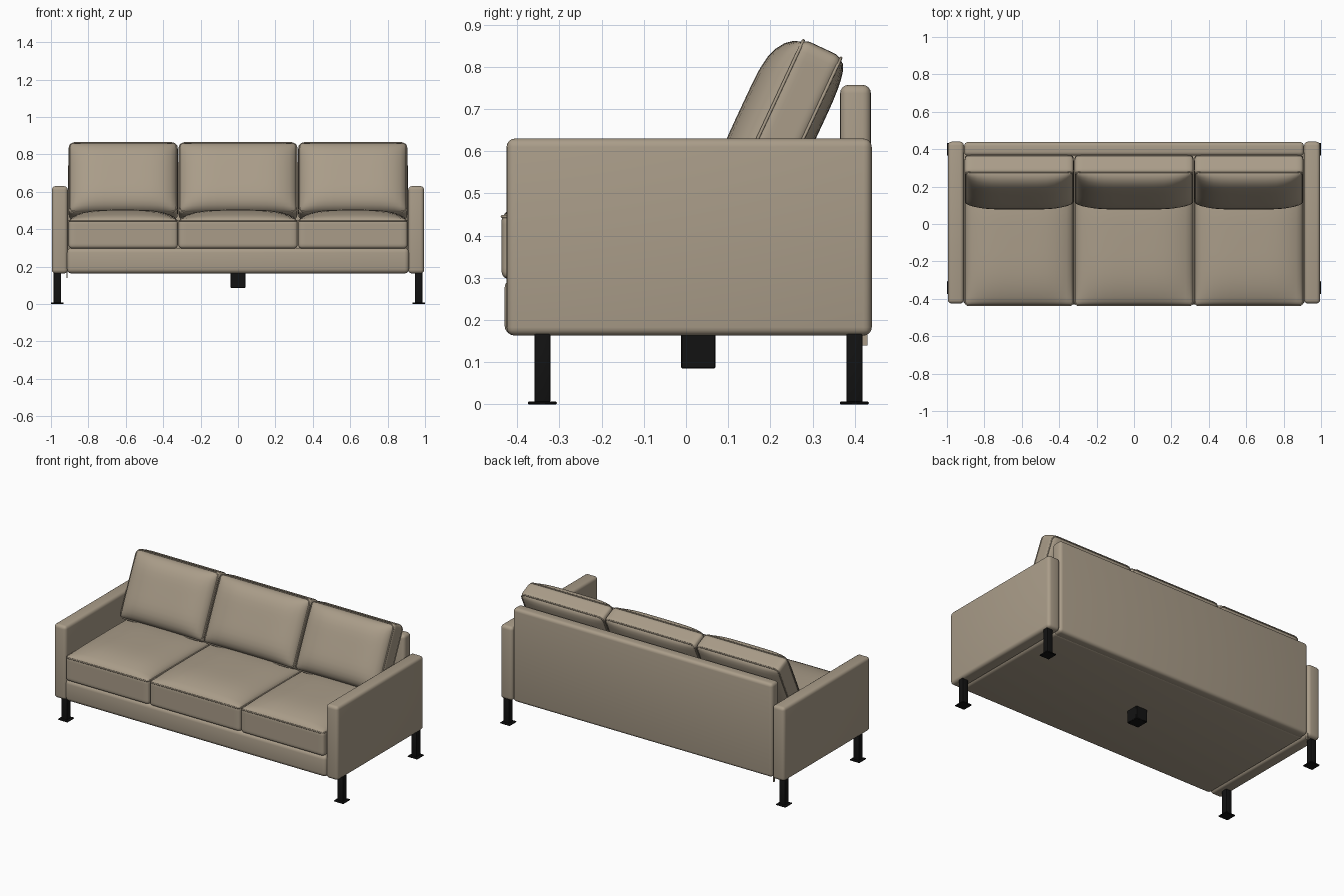
import bpy, bmesh, math
from mathutils import Matrix, Vector

cube = bpy.data.objects.get("Cube")
if cube:
    bpy.data.objects.remove(cube, do_unlink=True)


def material(name, rgb, rough):
    m = bpy.data.materials.new(name)
    m.use_nodes = True
    m.diffuse_color = (*rgb, 1)
    b = next(n for n in m.node_tree.nodes if n.type == 'BSDF_PRINCIPLED')
    b.inputs["Base Color"].default_value = (*rgb, 1)
    b.inputs["Roughness"].default_value = rough
    return m


FABRIC = material("beige fabric", (0.40, 0.335, 0.25), 0.9)
BLACK = material("black metal", (0.006, 0.006, 0.006), 0.5)


def finish(bm, name, mat, angle=40):
    bmesh.ops.recalc_face_normals(bm, faces=bm.faces)
    me = bpy.data.meshes.new(name)
    bm.to_mesh(me)
    bm.free()
    ob = bpy.data.objects.new(name, me)
    bpy.context.collection.objects.link(ob)
    me.materials.append(mat)
    bpy.ops.object.select_all(action='DESELECT')
    ob.select_set(True)
    bpy.context.view_layer.objects.active = ob
    bpy.ops.object.shade_smooth_by_angle(angle=math.radians(angle))
    return ob


def box(name, lo, hi, mat, radius=0.0, segments=4):
    """Box between two corners with rounded edges."""
    lo, hi = Vector(lo), Vector(hi)
    bm = bmesh.new()
    bmesh.ops.create_cube(bm, size=1)
    for v in bm.verts:
        v.co = (lo + hi) / 2 + v.co * (hi - lo)
    if radius:
        bmesh.ops.bevel(bm, geom=bm.edges[:], offset=radius, segments=segments,
                        profile=0.5, affect='EDGES')
    return finish(bm, name, mat)


def cushion(name, half, radius, crown_top, crown_bottom, power, place):
    """Rounded pad whose large faces (local z) swell into a crown."""
    bm = bmesh.new()
    bmesh.ops.create_cube(bm, size=2)
    bmesh.ops.subdivide_edges(bm, edges=bm.edges[:], cuts=17, use_grid_fill=True)
    for v in bm.verts:
        # crowd the grid towards the edges, then round them
        u = Vector([math.sin(c * math.pi / 2) for c in v.co])
        p = Vector([a * h for a, h in zip(u, half)])
        inner = Vector([max(-h + radius, min(h - radius, c)) for c, h in zip(p, half)])
        d = p - inner
        if d.length > 1e-6:
            p = inner + d.normalized() * min(radius, d.length)
        swell = (1 - abs(u.x) ** power) * (1 - abs(u.y) ** power)
        p.z += swell * (crown_top * max(u.z, 0) - crown_bottom * max(-u.z, 0))
        v.co = place @ p
    return finish(bm, name, FABRIC, 60)


def piping(name, hx, hy, z, corner, place):
    """Thin welt sewn round a cushion edge."""
    cu = bpy.data.curves.new(name, 'CURVE')
    cu.dimensions = '3D'
    cu.bevel_depth = 0.004
    cu.bevel_resolution = 1
    pts = []
    for i, (sx, sy) in enumerate([(1, 1), (-1, 1), (-1, -1), (1, -1)]):
        for k in range(5):
            a = (i + k / 4) * math.pi / 2
            pts.append(Vector((sx * (hx - corner) + corner * math.cos(a),
                               sy * (hy - corner) + corner * math.sin(a), z)))
    sp = cu.splines.new('POLY')
    sp.points.add(len(pts) - 1)
    for q, p in zip(sp.points, pts):
        q.co = (*(place @ p), 1)
    sp.use_cyclic_u = True
    ob = bpy.data.objects.new(name, cu)
    bpy.context.collection.objects.link(ob)
    cu.materials.append(FABRIC)


# Frame: base, backrest and arms
box("base", (-0.915, -0.43, 0.163), (0.915, 0.40, 0.30), FABRIC, 0.025)
box("backrest", (-0.908, 0.365, 0.165), (0.908, 0.438, 0.757), FABRIC, 0.02)
for side, s in (("right", -1), ("left", 1)):
    xs = sorted((s * 0.91, s * 0.995))
    box(side + "_arm", (xs[0], -0.425, 0.163), (xs[1], 0.44, 0.63), FABRIC, 0.02)

# Seat and back cushions, three across
lean = Matrix.Rotation(math.radians(65), 4, 'X')
for side, x0, x1 in (("right", -0.906, -0.322), ("middle", -0.318, 0.318),
                     ("left", 0.322, 0.906)):
    cx, hx = (x0 + x1) / 2, (x1 - x0) / 2
    seat = Matrix.Translation((cx, -0.09, 0.375))
    cushion(side + "_seat_cushion", (hx, 0.347, 0.079), 0.02, 0.05, 0, 4, seat)
    piping(side + "_seat_piping", hx - 0.003, 0.345, 0.07, 0.02, seat)

    back = Matrix.Translation((cx, 0.236, 0.656)) @ lean
    cushion(side + "_back_cushion", (hx, 0.208, 0.056), 0.025, 0.06, 0.02, 5, back)
    for place, z in (("front", 0.049), ("rear", -0.049)):
        piping(f"{side}_back_{place}_piping", hx - 0.005, 0.204, z, 0.03, back)

# Legs with foot plates
for side, x in (("right", -0.966), ("left", 0.966)):
    for end, y in (("front", -0.34), ("rear", 0.399)):
        box(f"{end}_{side}_leg", (x - 0.02, y - 0.019, 0.005),
            (x + 0.02, y + 0.019, 0.17), BLACK, 0.004, 2)
        box(f"{end}_{side}_foot", (x - 0.034, y - 0.034, 0),
            (x + 0.034, y + 0.034, 0.007), BLACK, 0.002, 1)

# Central support block under the base and a small sewn tag
box("centre_support", (-0.04, -0.012, 0.085), (0.04, 0.07, 0.17), BLACK, 0.003, 1)
box("sewn_tag", (-0.917, 0.418, 0.14), (-0.912, 0.43, 0.18), FABRIC)
